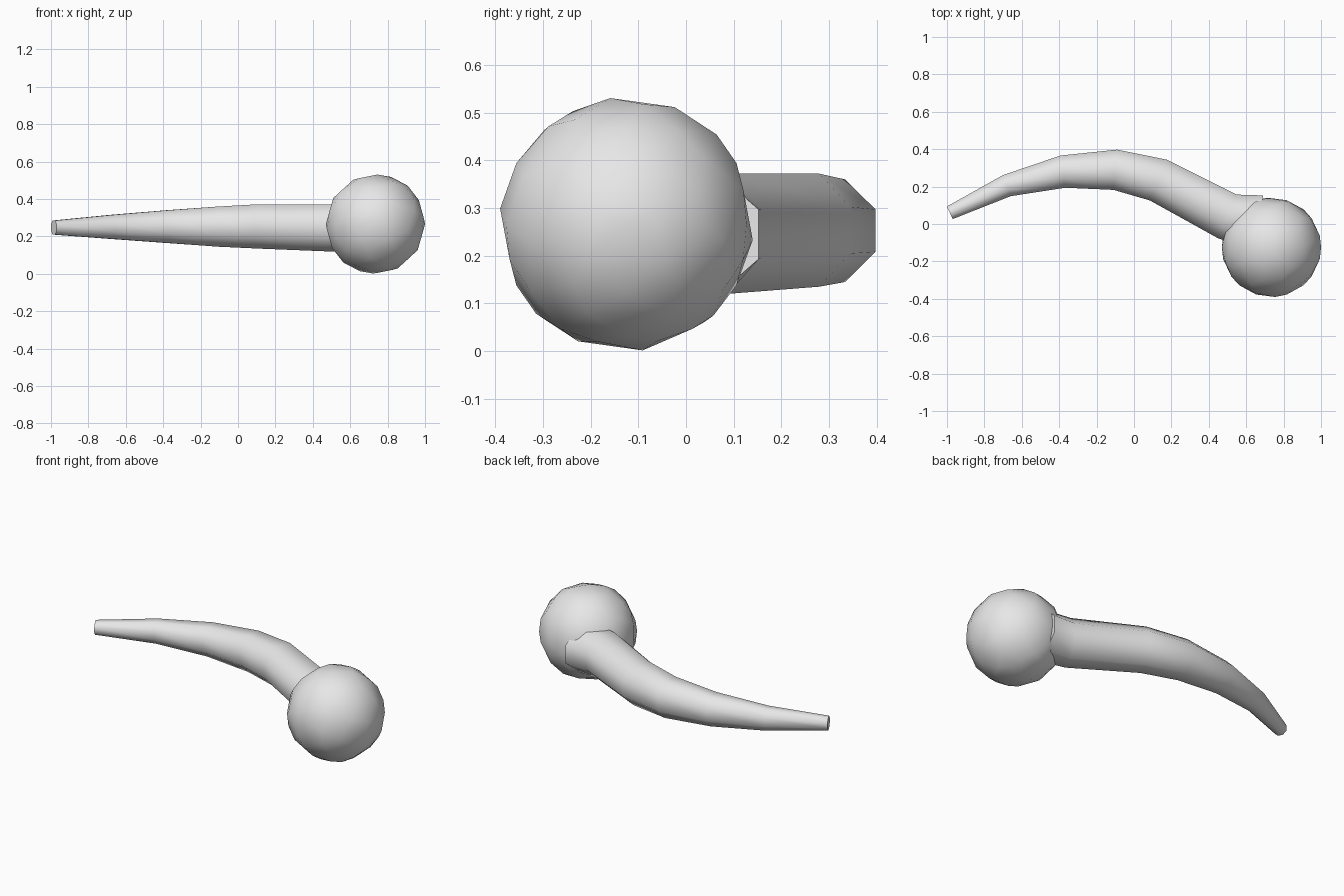
import bpy, bmesh, math
from mathutils import Vector

cube = bpy.data.objects.get("Cube")
if cube:
    bpy.data.objects.remove(cube, do_unlink=True)

grey = bpy.data.materials.new("plain grey")
grey.use_nodes = True
grey.diffuse_color = (0.8, 0.8, 0.8, 1)
grey.node_tree.nodes["Principled BSDF"].inputs["Base Color"].default_value = (0.8, 0.8, 0.8, 1)


def finish(obj, angle):
    """Give the part its colour and smooth shading."""
    obj.data.materials.append(grey)
    bpy.ops.object.select_all(action="DESELECT")
    obj.select_set(True)
    bpy.context.view_layer.objects.active = obj
    for mod in list(obj.modifiers):
        bpy.ops.object.modifier_apply(modifier=mod.name)
    bpy.ops.object.shade_smooth_by_angle(angle=math.radians(angle))


# Round ball with a reduced, uneven facet pattern
bpy.ops.mesh.primitive_ico_sphere_add(subdivisions=3, radius=0.265,
                                      location=(0.735, -0.125, 0.266))
ball = bpy.context.object
ball.name = "ball"
ball.modifiers.new("reduce", "DECIMATE").ratio = 0.55
finish(ball, 40)

# Curved tapering tail: x, y, half width, bottom z, top z
SECTIONS = [
    (-0.985, 0.06, 0.037, 0.21, 0.285),
    (-0.68, 0.205, 0.06, 0.187, 0.315),
    (-0.38, 0.28, 0.087, 0.165, 0.34),
    (-0.10, 0.29, 0.108, 0.145, 0.36),
    (0.13, 0.235, 0.118, 0.135, 0.372),
    (0.50, 0.04, 0.127, 0.12, 0.372),
    (0.665, 0.01, 0.145, 0.12, 0.37),
]
SIDES = 8
bm = bmesh.new()
rings = []
for i, (x, y, half, low, high) in enumerate(SECTIONS):
    before = SECTIONS[max(i - 1, 0)]
    after = SECTIONS[min(i + 1, len(SECTIONS) - 1)]
    along = Vector((after[0] - before[0], after[1] - before[1], 0)).normalized()
    across = Vector((-along.y, along.x, 0))
    centre = Vector((x, y, (low + high) / 2))
    grow = 1 / math.cos(math.pi / SIDES)
    ring = []
    for k in range(SIDES):
        a = (k + 0.5) * math.tau / SIDES
        ring.append(bm.verts.new(centre + across * (half * grow * math.cos(a))
                                 + Vector((0, 0, (high - low) / 2 * grow * math.sin(a)))))
    rings.append(ring)
for r, s in zip(rings, rings[1:]):
    for k in range(SIDES):
        n = (k + 1) % SIDES
        bm.faces.new((r[k], r[n], s[n], s[k]))
bm.faces.new(rings[0])
bm.faces.new(rings[-1])
bmesh.ops.recalc_face_normals(bm, faces=bm.faces)
mesh = bpy.data.meshes.new("tail")
bm.to_mesh(mesh)
bm.free()
tail = bpy.data.objects.new("tail", mesh)
bpy.context.collection.objects.link(tail)
finish(tail, 50)
